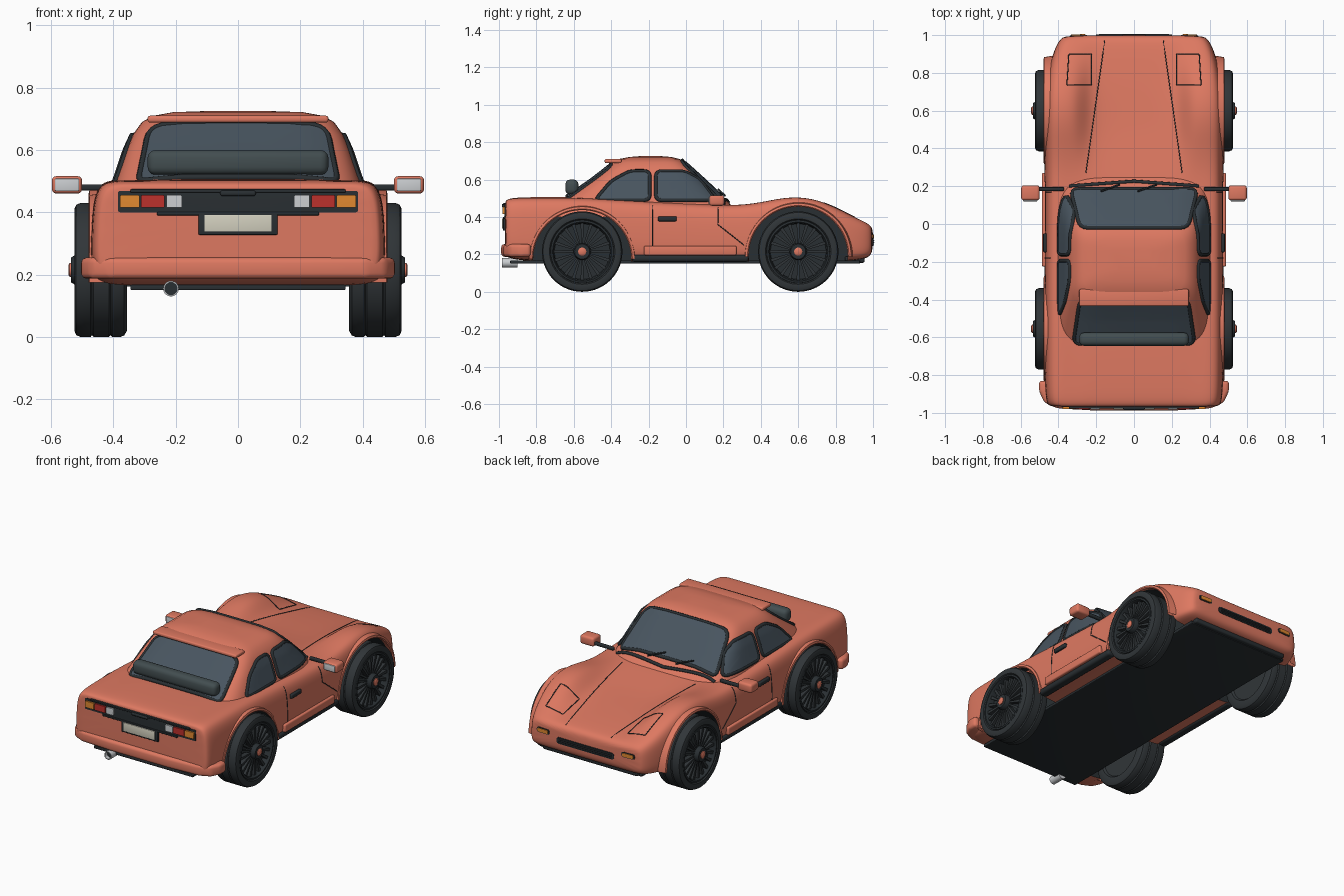
import bpy, bmesh
from math import sin, cos, pi, radians
from mathutils import Vector, Matrix
from mathutils.bvhtree import BVHTree

if "Cube" in bpy.data.objects:
    bpy.data.objects.remove(bpy.data.objects["Cube"])

def material(name, r, g, b):
    m = bpy.data.materials.new(name)
    m.diffuse_color = (r, g, b, 1)
    m.use_nodes = True
    m.node_tree.nodes["Principled BSDF"].inputs["Base Color"].default_value = m.diffuse_color
    return m

PAINT = material("paint", .73, .19, .12)
DARK = material("dark_trim", .022, .028, .032)
TYRE = material("tyre_rubber", .03, .036, .04)
GLASS = material("glass", .065, .09, .115)
GREY = material("rear_bar", .055, .075, .08)
RED = material("red_lens", .5, .03, .025)
AMBER = material("amber_lens", .75, .25, .03)
WHITE = material("white_lens", .6, .62, .64)
CREAM = material("plate", .65, .63, .52)

def link(name, data, mat, mirror=False):
    ob = bpy.data.objects.new(name, data)
    bpy.context.collection.objects.link(ob)
    data.materials.append(mat)
    if mirror:
        ob.modifiers.new("mirror", 'MIRROR')
    return ob

def mesh(name, verts, faces, mat, mirror=False, bevel=0, angle=35):
    bm = bmesh.new()
    vs = [bm.verts.new(v) for v in verts]
    for f in faces:
        bm.faces.new([vs[i] for i in f])
    bmesh.ops.remove_doubles(bm, verts=bm.verts, dist=1e-5)
    bmesh.ops.recalc_face_normals(bm, faces=bm.faces)
    if bevel:
        es = [e for e in bm.edges if e.calc_face_angle(0) > .3]
        bmesh.ops.bevel(bm, geom=es, offset=bevel, segments=3, profile=.5, affect='EDGES')
    me = bpy.data.meshes.new(name)
    bm.to_mesh(me)
    bm.free()
    me.shade_smooth()
    me.set_sharp_from_angle(angle=radians(angle))
    return link(name, me, mat, mirror)

def skin(rings):
    """Closed rings joined by quads, with end caps."""
    n = len(rings[0])
    faces = [(i*n+j, i*n+(j+1) % n, (i+1)*n+(j+1) % n, (i+1)*n+j)
             for i in range(len(rings)-1) for j in range(n)]
    last = (len(rings)-1)*n
    faces += [tuple(range(n)), tuple(range(last, last+n))]
    return [v for r in rings for v in r], faces

def box(name, lo, hi, mat, bevel=0, mirror=False):
    rings = [[(lo[0], lo[1], z), (hi[0], lo[1], z), (hi[0], hi[1], z), (lo[0], hi[1], z)] for z in (lo[2], hi[2])]
    return mesh(name, *skin(rings), mat, mirror, bevel)

def lathe(name, prof, y, z, mat, a0=0, a1=360, n=64, mirror=True):
    """Spin (radius, x) points round an axle along x."""
    verts = [(x, y+r*cos(t), z+r*sin(t)) for i in range(n+1)
             for t in [radians(a0+(a1-a0)*i/n)] for r, x in prof]
    m = len(prof)
    faces = [(i*m+j, i*m+j+1, (i+1)*m+j+1, (i+1)*m+j) for i in range(n) for j in range(m-1)]
    return mesh(name, verts, faces, mat, mirror)

def tree(ob):
    dg = bpy.context.evaluated_depsgraph_get()
    return BVHTree.FromObject(ob, dg)

def hit(t, view, a, b, off):
    o, d = {'top': ((a, b, 3), (0, 0, -1)), 'side': ((3, a, b), (-1, 0, 0)),
            'rear': ((a, -3, b), (0, 1, 0)), 'nose': ((a, 3, b), (0, -1, 0))}[view]
    p, nrm, _, _ = t.ray_cast(Vector(o), Vector(d))
    if nrm.dot(Vector(d)) > 0:
        nrm = -nrm
    return p + nrm*off

def rounded(pts, r):
    """Round polygon corners and subdivide the straight edges."""
    out, n = [], len(pts)
    P = [Vector(p) for p in pts]
    for i in range(n):
        p, a, b = P[i], P[i-1], P[(i+1) % n]
        s = p+(a-p).normalized()*min(r, (a-p).length*.45)
        e = p+(b-p).normalized()*min(r, (b-p).length*.45)
        out += [s*(1-k)**2+p*2*k*(1-k)+e*k*k for k in (0, .25, .5, .75, 1)]
        e2 = b+(p-b).normalized()*min(r, (p-b).length*.45)
        out += [e.lerp(e2, k/6) for k in range(1, 6)]
    return out

def decal(name, t, view, pts, mat, r=.01, off=.008, mirror=False):
    """Panel laid on a surface."""
    o = rounded(pts, r)
    c = sum(o, Vector((0, 0)))/len(o)
    rings = [[hit(t, view, *p, -.006) for p in o]]
    rings += [[hit(t, view, *c.lerp(p, s), off) for p in o] for s in (1, .85, .7, .5, .3, .1)]
    return mesh(name, *skin(rings), mat, mirror)

def line(name, t, view, pts, r=.003, mat=DARK, mirror=False, off=0, closed=False, corner=0):
    """Thin tube laid on a surface: seams, frames, wipers."""
    if closed:
        q = rounded(pts, corner)
    else:
        q = [Vector(a).lerp(Vector(b), k/10) for a, b in zip(pts, pts[1:]) for k in range(10)]+[Vector(pts[-1])]
    cu = bpy.data.curves.new(name, 'CURVE')
    cu.dimensions, cu.bevel_depth, cu.bevel_resolution, cu.use_fill_caps = '3D', r, 1, True
    sp = cu.splines.new('POLY')
    sp.points.add(len(q)-1)
    for s, p in zip(sp.points, q):
        s.co = (*hit(t, view, *p, off), 1)
    sp.use_cyclic_u = closed
    return link(name, cu, mat, mirror)

def rect(x0, x1, z0, z1):
    return [(x0, z0), (x1, z0), (x1, z1), (x0, z1)]

# Lower body: y, half width, bottom, shoulder height, centre height
STATIONS = [(-.968, .43, .2, .478, .478), (-.962, .452, .19, .49, .49), (-.935, .468, .175, .502, .503),
            (-.8, .473, .16, .503, .507), (-.55, .473, .16, .503, .507), (-.3, .473, .16, .488, .49),
            (-.1, .472, .16, .477, .48), (.15, .472, .16, .466, .47), (.28, .472, .16, .462, .454),
            (.4, .473, .16, .478, .436), (.5, .475, .16, .5, .422), (.6, .475, .16, .508, .412),
            (.7, .47, .16, .493, .402), (.8, .456, .16, .452, .39), (.88, .436, .165, .41, .379),
            (.95, .41, .175, .377, .367), (.985, .385, .19, .358, .356), (1.0, .355, .225, .33, .33)]

def section(y, w, zb, zs, zc):
    k = (zs-zb)/.34
    half = [(0, zb), (.7*w, zb), (.95*w, zb+.005*k), (w, zb+.05*k), (w, zb+.15*k), (.99*w, zs-.1*k),
            (.97*w, zs-.045*k), (.925*w, zs-.01*k)]
    for f in (.84, .74, .65, .56, .46, .25, 0):
        u = min(1, max(0, (f*w-.19)/.15))
        half.append((f*w, zc+(zs-zc)*u*u*(3-2*u)))
    return [(x, y, z) for x, z in half]+[(-x, y, z) for x, z in half[-2:0:-1]]

raw = mesh("raw_body", *skin([section(*s) for s in STATIONS]), PAINT)
raw.modifiers.new("smooth", 'SUBSURF').levels = 2
cutters = [lathe("arch_cutter", [(0, .31), (r, .31), (r, .7), (0, .7)], y, z, DARK)
           for y, z, r in ((-.555, .175, .262), (.6, .19, .265))]
for c in cutters:
    b = raw.modifiers.new("arch", 'BOOLEAN')
    b.operation, b.solver, b.object, b.material_mode = 'DIFFERENCE', 'EXACT', c, 'TRANSFER'
dg = bpy.context.evaluated_depsgraph_get()
me = bpy.data.meshes.new_from_object(raw.evaluated_get(dg))
me.shade_smooth()
me.set_sharp_from_angle(angle=radians(35))
body = bpy.data.objects.new("body", me)
bpy.context.collection.objects.link(body)
for o in cutters+[raw]:
    bpy.data.objects.remove(o)

# Cabin: stacked rounded outlines (height, rear y, front y, half width)
LEVELS = [(.4, -.76, .3, .425), (.47, -.69, .235, .405), (.52, -.625, .185, .387), (.6, -.51, .1, .36),
          (.65, -.445, .045, .337), (.69, -.395, .0, .308), (.71, -.36, -.035, .27), (.721, -.3, -.08, .21),
          (.725, -.25, -.13, .1)]

def outline(z, y0, y1, w, n=72, e=2/5.5):
    pw = lambda v: abs(v)**e*(1 if v > 0 else -1)
    return [(w*pw(cos(t)), (y0+y1)/2+(y1-y0)/2*pw(sin(t)), z) for t in [2*pi*(i+.5)/n for i in range(n)]]

cabin = mesh("cabin", *skin([outline(*l) for l in LEVELS]), PAINT, angle=50)
bt, ct = tree(body), tree(cabin)

# Windows with dark frames
for name, view, pts, mir, r in (
        ("windshield", 'top', [(-.335, .185), (.335, .185), (.285, -.02), (-.285, -.02)], False, .04),
        ("rear_window", 'top', [(-.32, -.635), (.32, -.635), (.285, -.4), (-.285, -.4)], False, .04),
        ("front_side_window", 'side', [(-.16, .49), (.155, .49), (.07, .6), (-.01, .645), (-.16, .645)], True, .03),
        ("quarter_window", 'side', [(-.485, .49), (-.195, .49), (-.195, .645), (-.3, .645), (-.4, .59)], True, .03)):
    decal(name, ct, view, pts, GLASS, r, .006, mir)
    line(name+"_frame", ct, view, pts, .011, DARK, mir, 0, True, r)
line("cowl_strip", ct, 'top', [(-.34, .2), (0, .225), (.34, .2)], .01)
for x in (-.175, .02):
    line("wiper", ct, 'top', [(x, .165), (x+.1, .2)], .005, off=.012)
box("roof_lip", (-.29, -.435, .688), (.29, -.345, .71), PAINT, .008)
box("rear_bar", (-.29, -.645, .52), (.29, -.575, .6), GREY, .025)

# Tail: panel, lamps, plate, handle, bumper, exhaust
decal("tail_panel", bt, 'rear', rect(-.385, .385, .4, .468), DARK, .008, .004)
box("tail_top_strip", (-.345, -.978, .463), (.345, -.95, .474), DARK, .003)
box("tail_bottom_strip", (-.26, -.978, .39), (.26, -.955, .401), DARK, .003)
for name, a, b, m in (("amber_lamp", .316, .378, AMBER), ("red_lamp", .236, .311, RED), ("white_lamp", .18, .23, WHITE)):
    decal(name, bt, 'rear', rect(a, b, .415, .455), m, .005, .014, True)
box("plate_frame", (-.127, -.978, .328), (.127, -.955, .4), DARK, .003)
box("number_plate", (-.108, -.983, .338), (.108, -.96, .392), CREAM, .002)
box("boot_handle", (-.057, -.985, .452), (.057, -.96, .47), DARK, .007)
half = [(.503, -.83), (.503, -.885), (.475, -.945), (.41, -.975), (.2, -.988)]
ends = half+[(-x, y) for x, y in half[::-1]]
mesh("rear_bumper", *skin([[(x, y, z) for x, y in ends] for z in (.187, .255)]), PAINT, bevel=.018)
pipe = lathe("exhaust", [(0, .9), (.025, .9), (.025, .985), (.02, .985), (.02, .96)], 0, 0, WHITE, n=24, mirror=False)
plug = lathe("exhaust_bore", [(0, .962), (.021, .962)], 0, 0, DARK, n=24, mirror=False)
for o in (pipe, plug):
    o.data.transform(Matrix.Translation((-.215, 0, .155)) @ Matrix.Rotation(-pi/2, 4, 'Z'))

# Nose: grille, indicators, hood seams, lamp lids
decal("grille", bt, 'nose', rect(-.2, .2, .245, .285), DARK, .02, .004)
for z in (.255, .265, .275):
    line("grille_bar", bt, 'nose', [(-.185, z), (.185, z)], .003, TYRE, off=.005)
decal("indicator_frame", bt, 'nose', rect(.25, .34, .28, .312), DARK, .014, .003, True)
decal("indicator", bt, 'nose', rect(.258, .332, .285, .307), AMBER, .01, .008, True)
line("hood_seam", bt, 'top', [(.155, .97), (.255, .27)], .0025, mirror=True)
line("lamp_lid_seam", bt, 'top', [(.225, .735), (.355, .735), (.345, .9), (.225, .9)], .003, DARK, True, 0, True, .006)

# Sides: door seams, handles, skirts, arch lips, floor
line("door_rear_seam", bt, 'side', [(-.18, .46), (-.18, .21)], .0025, mirror=True)
line("door_front_seam", bt, 'side', [(.17, .45), (.17, .36), (.31, .25)], .0025, mirror=True)
box("door_handle", (.46, -.15, .377), (.481, -.05, .403), DARK, .006, True)
box("side_skirt", (.44, -.225, .195), (.487, .27, .245), PAINT, .008, True)
box("sill_tube", (.42, -.29, .16), (.475, .335, .198), DARK, .015, True)
for name, y, z, r in (("rear_arch_lip", -.555, .175, .262), ("front_arch_lip", .6, .19, .265)):
    lathe(name, [(r, .43), (r, .474), (r+.006, .479), (r+.018, .476), (r+.026, .43)], y, z, PAINT, 0, 180)
box("floor", (-.345, -.94, .15), (.345, .93, .168), DARK, .004)
box("chin", (-.33, .85, .155), (.33, .955, .19), DARK, .01)

# Mirrors
box("mirror_shell", (.5, .125, .46), (.597, .205, .516), PAINT, .014, True)
box("mirror_glass", (.51, .12, .468), (.587, .135, .508), WHITE, .004, True)
box("mirror_arm", (.37, .175, .47), (.505, .195, .49), DARK, .006, True)

# Wheels
for place, y in (("rear", -.555), ("front", .6)):
    z = .215
    tread = [(.215, .378), (.215, .404), (.209, .409), (.215, .414), (.215, .463), (.209, .468), (.215, .473), (.215, .505)]
    lathe(place+"_tyre", [(0, .37), (.15, .37), (.16, .358), (.195, .356), (.21, .365)]+tread
          + [(.209, .519), (.195, .525), (.175, .523), (.167, .512)], y, z, TYRE)
    lathe(place+"_rim", [(.17, .505), (.168, .519), (.158, .521), (.152, .51), (.148, .48), (0, .478)], y, z, DARK)
    verts, faces = [], []
    for i in range(20):
        rot = Matrix.Rotation(2*pi*i/20, 3, 'X')
        ring = [[Vector((x, r, s*w)) for r, w in ((.035, .004), (.155, .009)) for s in (1, -1)] for x in (.475, .508)]
        v, f = skin([[g[0], g[1], g[3], g[2]] for g in ring])
        faces += [tuple(k+len(verts) for k in q) for q in f]
        verts += [rot @ p+Vector((0, y, z)) for p in v]
    mesh(place+"_spokes", verts, faces, TYRE, True)
    lathe(place+"_hub", [(.046, .478), (.046, .525), (.04, .536), (0, .536)], y, z, DARK, n=32)
    lathe(place+"_hub_cap", [(.022, .53), (.022, .54), (.016, .544), (0, .544)], y, z, PAINT, n=24)
